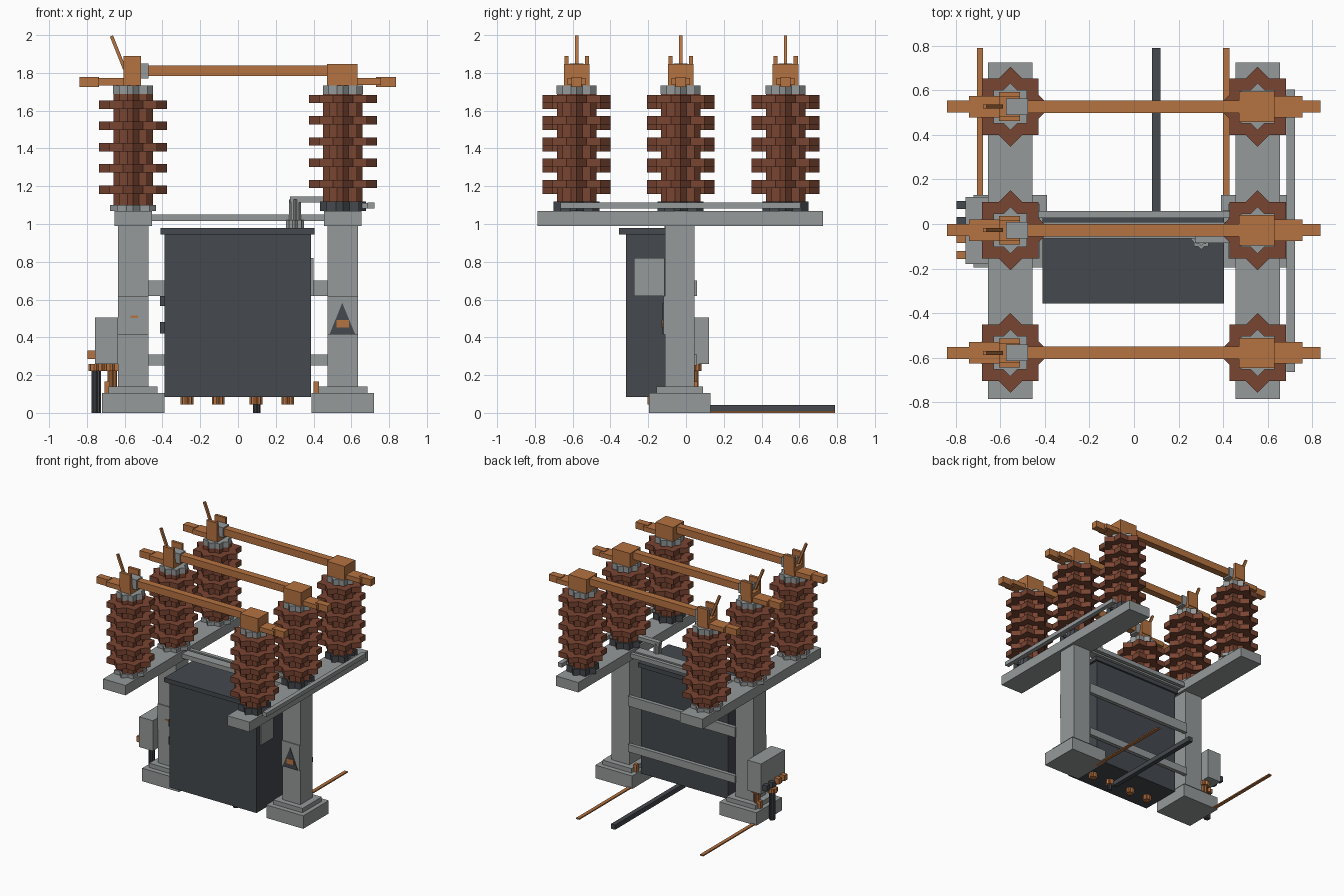
import bpy, bmesh, math
from mathutils import Matrix, Vector

if "Cube" in bpy.data.objects:
    bpy.data.objects.remove(bpy.data.objects["Cube"])


def material(name, rgb):
    m = bpy.data.materials.new(name)
    m.diffuse_color = (*rgb, 1)
    m.use_nodes = True
    m.node_tree.nodes["Principled BSDF"].inputs["Base Color"].default_value = m.diffuse_color
    return m


GRAY = material("galvanised_gray", (0.30, 0.32, 0.32))
DARK = material("dark_slate", (0.058, 0.065, 0.075))
BROWN = material("porcelain_brown", (0.19, 0.058, 0.031))
COPPER = material("copper", (0.46, 0.17, 0.053))


def finish(name, bm, mat):
    bmesh.ops.recalc_face_normals(bm, faces=bm.faces)
    me = bpy.data.meshes.new(name)
    bm.to_mesh(me)
    bm.free()
    me.materials.append(mat)
    ob = bpy.data.objects.new(name, me)
    bpy.context.collection.objects.link(ob)
    return ob


def add_box(bm, lo, hi, rot=0.0):
    lo, hi = Vector(lo), Vector(hi)
    c, s = (lo + hi) / 2, hi - lo
    m = Matrix.Translation(c) @ Matrix.Rotation(rot, 4, 'Z') @ Matrix.Diagonal((*s, 1))
    bmesh.ops.create_cube(bm, size=1, matrix=m)


def box(name, x0, x1, y0, y1, z0, z1, mat):
    bm = bmesh.new()
    add_box(bm, (x0, y0, z0), (x1, y1, z1))
    return finish(name, bm, mat)


def stars(name, x, y, layers, mat):
    """Eight-pointed stacks: two crossed square blocks per (half, z0, z1) layer."""
    bm = bmesh.new()
    for h, z0, z1 in layers:
        for rot in (0, math.pi / 4):
            add_box(bm, (x - h, y - h, z0), (x + h, y + h, z1), rot)
    return finish(name, bm, mat)


def rod(name, a, b, t, mat):
    a, b = Vector(a), Vector(b)
    d = b - a
    m = (Matrix.Translation((a + b) / 2) @ d.to_track_quat('Z', 'Y').to_matrix().to_4x4()
         @ Matrix.Diagonal((t, t, d.length, 1)))
    bm = bmesh.new()
    bmesh.ops.create_cube(bm, size=1, matrix=m)
    return finish(name, bm, mat)


PX = 0.555
POLES = (0.527, -0.028, -0.579)

# Footings, posts and top beams
for s, side in ((-1, "left"), (1, "right")):
    x = s * PX
    box(side + "_footing", x - .165, x + .165, -.195, .13, 0, .105, GRAY)
    box(side + "_base_plate", x - .13, x + .13, -.155, .09, .105, .14, GRAY)
    box(side + "_post", x - .08, x + .08, -.112, .045, .14, .99, GRAY)
    box(side + "_post_cover", x - .08, x + .08, -.12, -.112, .415, .62, GRAY)
    box(side + "_top_beam", x - .1, x + .1, -.787, .725, .99, 1.07, GRAY)

# Cross members between the posts
box("top_cross_member", -.46, .46, -.065, .01, 1.015, 1.05, GRAY)
for name, z0, z1 in (("upper", 1.015, 1.05), ("middle", .62, .70), ("lower", .25, .31)):
    box(name + "_rear_brace", -.48, .48, .028, .058, z0, z1, GRAY)

# Switch poles
for i, y in enumerate(POLES):
    n = "pole_%d_" % (i + 1)
    for side, x, z0, first, flange in (("left", -PX, 1.10, 1.16, GRAY),
                                       ("right", PX, 1.12, 1.19, DARK)):
        sheds = [(.127, first + k * .1125, first + k * .1125 + .044) for k in range(5)]
        stars(n + side + "_insulator", x, y, [(.074, z0, 1.687)] + sheds, BROWN)
        stars(n + side + "_flange", x, y, [(.086, 1.07, z0)], flange)
        stars(n + side + "_cap", x, y, [(.075, 1.687, 1.732)], GRAY)
    # Current path
    box(n + "arm", -.49, .49, y - .028, y + .028, 1.783, 1.84, COPPER)
    box(n + "hinge_block", .472, .632, y - .068, y + .068, 1.732, 1.846, COPPER)
    box(n + "right_terminal_plate", .60, .757, y - .048, y + .048, 1.735, 1.772, COPPER)
    box(n + "right_terminal", .73, .837, y - .027, y + .027, 1.724, 1.778, COPPER)
    box(n + "left_terminal_plate", -.74, -.515, y - .048, y + .048, 1.733, 1.772, COPPER)
    box(n + "left_terminal", -.84, -.735, y - .027, y + .027, 1.724, 1.778, COPPER)
    # Contact jaws and arcing horn
    for s in (-1, 1):
        c = y + s * .054
        box(n + "jaw", -.607, -.513, c - .011, c + .011, 1.765, 1.89, COPPER)
    box(n + "jaw_base", -.607, -.513, y - .06, y + .06, 1.732, 1.80, COPPER)
    box(n + "contact_block", -.575, -.475, y - .037, y + .037, 1.77, 1.85, GRAY)
    rod(n + "arcing_horn", (-.60, y, 1.82), (-.67, y, 1.995), .018, COPPER)

# Linkage on the right beam and drive shaft
box("linkage_bar", .686, .722, -.665, .605, 1.083, 1.115, GRAY)
for y in POLES:
    box("linkage_lever", .60, .70, y - .02, y + .02, 1.083, 1.11, GRAY)
stars("drive_shaft", .302, -.068, [(.033, .98, 1.02), (.022, 1.02, 1.13)], GRAY)
box("drive_crank", .275, .50, -.085, -.045, 1.115, 1.145, GRAY)

# Mechanism cabinet
box("cabinet_body", -.39, .387, -.317, .02, .085, .95, DARK)
box("cabinet_lid", -.41, .405, -.356, .035, .945, .98, DARK)
box("cabinet_side_panel", .387, .4, -.275, -.115, .62, .82, GRAY)
for z0, z1 in ((.42, .48), (.565, .62)):
    box("cabinet_hinge", -.412, -.39, -.30, -.26, z0, z1, DARK)
for x in (-.27, -.105, .095, .263):
    stars("cabinet_gland", x, -.17, [(.024, .045, .085)], COPPER)
stars("cabinet_conduit", .1, -.17, [(.014, 0, .06)], DARK)

# Control box with knobs and conduits
box("control_box", -.757, -.635, -.18, .122, .26, .505, GRAY)
for y, m in ((-.14, COPPER), (-.067, COPPER), (.013, DARK), (.085, DARK)):
    box("control_knob", -.797, -.757, y - .018, y + .018, .285, .33, m)
stars("conduit", -.75, -.03, [(.018, 0, .225)], DARK)
stars("conduit_collar", -.75, -.03, [(.03, .222, .258)], COPPER)
stars("short_conduit", -.665, .04, [(.018, .14, .23), (.03, .222, .258)], COPPER)

# Warning triangle and small markers on the posts
bm = bmesh.new()
pts = [(.485, .417), (.62, .417), (.552, .582)]
front = [bm.verts.new((x, -.125, z)) for x, z in pts]
back = [bm.verts.new((x, -.12, z)) for x, z in pts]
bm.faces.new(front)
bm.faces.new(back[::-1])
for k in range(3):
    j = (k + 1) % 3
    bm.faces.new((front[k], front[j], back[j], back[k]))
finish("warning_triangle", bm, DARK)
box("warning_mark", .522, .588, -.129, -.125, .452, .493, COPPER)
box("left_post_mark", -.57, -.53, -.124, -.12, .503, .515, COPPER)

# Earthing straps, lugs and cable channel
for x in (-.692, .414):
    box("earth_strap", x - .014, x + .014, .05, .79, 0, .01, COPPER)
    box("earth_lug", x - .014, x + .014, .03, .06, .105, .165, COPPER)
box("cable_channel", .081, .118, -.11, .79, .005, .043, DARK)
